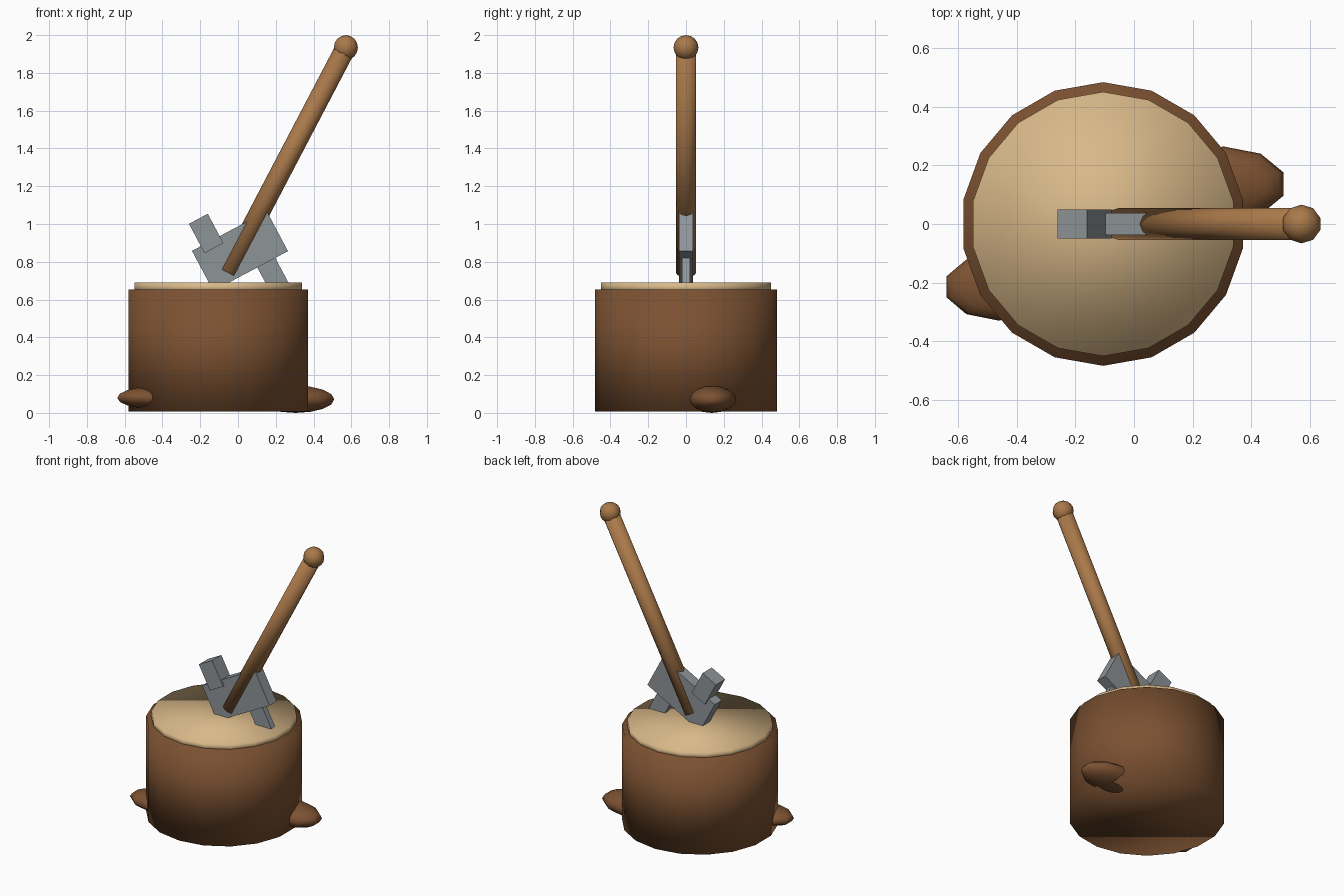
import bpy, bmesh, math
from mathutils import Matrix, Vector

if "Cube" in bpy.data.objects:
    bpy.data.objects.remove(bpy.data.objects["Cube"])


def material(name, rgb):
    m = bpy.data.materials.new(name)
    m.diffuse_color = (*rgb, 1)
    m.use_nodes = True
    m.node_tree.nodes["Principled BSDF"].inputs["Base Color"].default_value = m.diffuse_color
    return m


BARK = material("brown bark", (0.20, 0.083, 0.031))
CUT_WOOD = material("pale cut wood", (0.69, 0.48, 0.25))
HANDLE = material("handle wood", (0.40, 0.19, 0.068))
STEEL = material("grey steel", (0.27, 0.295, 0.31))


def finish(name, bm, mat, smooth):
    bmesh.ops.recalc_face_normals(bm, faces=bm.faces)
    for f in bm.faces:
        f.smooth = smooth
    me = bpy.data.meshes.new(name)
    bm.to_mesh(me)
    bm.free()
    me.materials.append(mat)
    ob = bpy.data.objects.new(name, me)
    bpy.context.collection.objects.link(ob)
    return ob


def cylinder(name, start, end, radius, sides, mat):
    """Prism from start to end, with a corner facing +y."""
    start, end = Vector(start), Vector(end)
    axis = end - start
    tilt = math.atan2(axis.x, axis.z)          # all axes lie in the xz plane
    bm = bmesh.new()
    rings = []
    for h in (0, axis.length):
        rings.append([bm.verts.new((radius * math.sin(2 * math.pi * i / sides),
                                    radius * math.cos(2 * math.pi * i / sides), h))
                      for i in range(sides)])
    for i in range(sides):
        j = (i + 1) % sides
        bm.faces.new((rings[0][i], rings[0][j], rings[1][j], rings[1][i]))
    bm.faces.new(rings[0])
    bm.faces.new(rings[1])
    bm.transform(Matrix.Translation(start) @ Matrix.Rotation(tilt, 4, 'Y'))
    return finish(name, bm, mat, True)


def ellipsoid(name, centre, radii, mat, segments=10, rings=8):
    """Low sphere with a corner facing +y, scaled to the given radii."""
    bm = bmesh.new()
    rows = []
    for r in range(1, rings):
        lat = math.pi * r / rings
        rows.append([bm.verts.new((math.sin(lat) * math.sin(2 * math.pi * i / segments),
                                   math.sin(lat) * math.cos(2 * math.pi * i / segments),
                                   math.cos(lat))) for i in range(segments)])
    top, bottom = bm.verts.new((0, 0, 1)), bm.verts.new((0, 0, -1))
    for i in range(segments):
        j = (i + 1) % segments
        bm.faces.new((top, rows[0][i], rows[0][j]))
        bm.faces.new((bottom, rows[-1][j], rows[-1][i]))
        for a, b in zip(rows, rows[1:]):
            bm.faces.new((a[i], b[i], b[j], a[j]))
    bm.transform(Matrix.Translation(centre) @ Matrix.Diagonal((*radii, 1)))
    return finish(name, bm, mat, True)


# Frame of the tilted axe head: its long side rises 28 degrees to the right
HEAD = Matrix.Translation((0.0105, 0, 0.857)) @ Matrix.Rotation(math.radians(-28), 4, 'Y')


def head_block(name, x0, x1, z0, z1, half_depth):
    bm = bmesh.new()
    bmesh.ops.create_cube(bm, size=1)
    bm.transform(HEAD @ Matrix.Translation(((x0 + x1) / 2, 0, (z0 + z1) / 2))
                 @ Matrix.Diagonal((x1 - x0, 2 * half_depth, z1 - z0, 1)))
    return finish(name, bm, STEEL, False)


# Stump and its pale cut face
cylinder("stump", (-0.105, 0, 0.008), (-0.105, 0, 0.654), 0.483, 18, BARK)
cylinder("cut_face", (-0.105, 0, 0.64), (-0.105, 0, 0.689), 0.45, 18, CUT_WOOD)

# Roots poking out at the foot
ellipsoid("right_root", (0.305, 0.136, 0.072), (0.215, 0.128, 0.072), BARK)
ellipsoid("left_root", (-0.461, -0.214, 0.080), (0.187, 0.115, 0.057), BARK)

# Axe handle with round knob
cylinder("axe_handle", (-0.053, 0, 0.743), (0.571, 0, 1.934), 0.054, 12, HANDLE)
ellipsoid("handle_knob", (0.571, 0, 1.934), (0.067, 0.066, 0.066), HANDLE)

# Axe head: body, poll block and buried blade
head_block("axe_head_body", -0.224, 0.224, -0.12, 0.12, 0.038)
head_block("axe_poll", -0.171, -0.058, 0.078, 0.254, 0.05)
head_block("axe_blade", 0.04, 0.148, -0.31, -0.08, 0.02)
